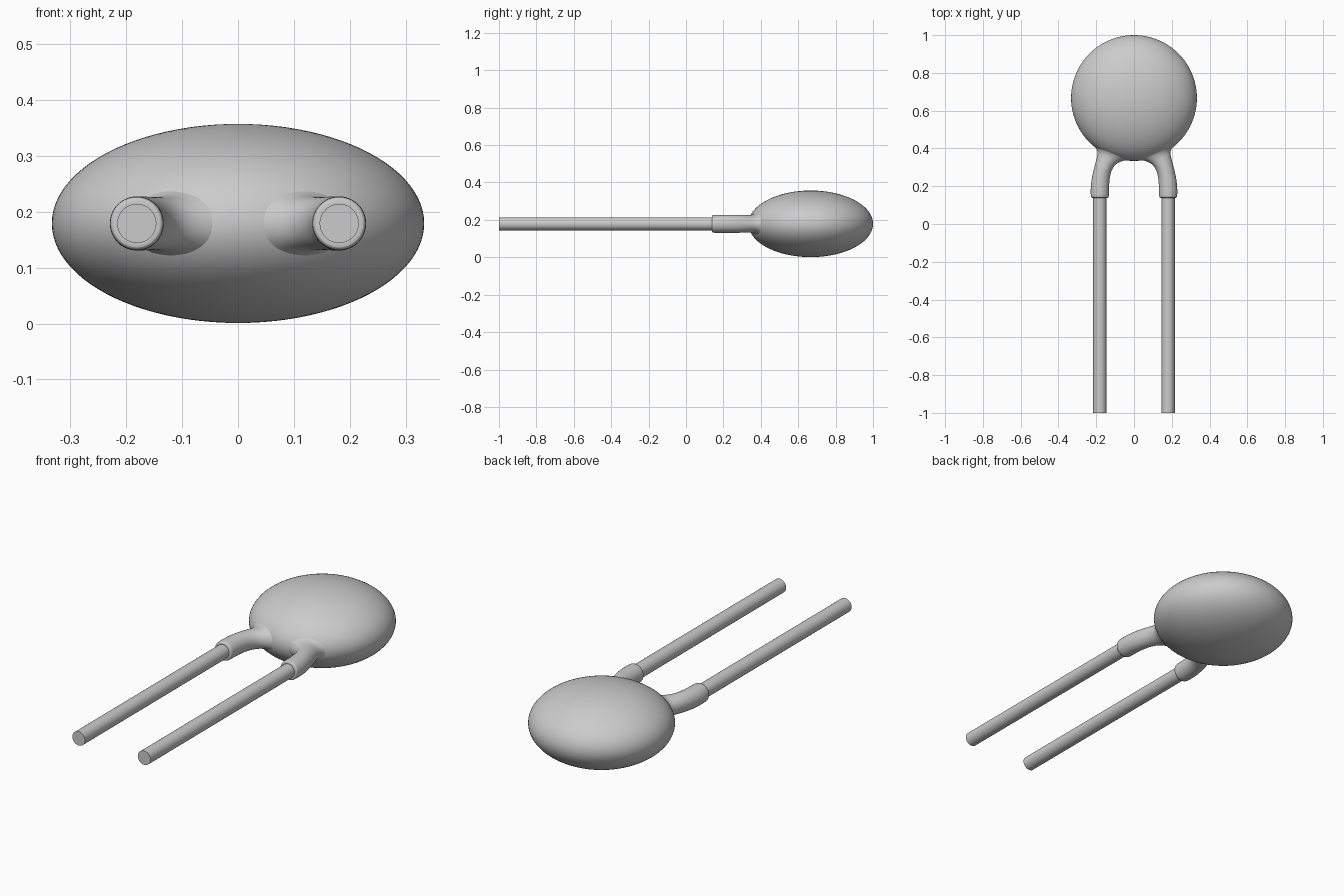
import bpy, bmesh, math
from mathutils import Vector

if "Cube" in bpy.data.objects:
    bpy.data.objects.remove(bpy.data.objects["Cube"], do_unlink=True)

MID = 0.179        # height of the centre plane
LEG_X = 0.181      # sideways offset of each lead

gray = bpy.data.materials.new("plain_gray")
gray.use_nodes = True
gray.diffuse_color = (0.6, 0.6, 0.6, 1)
gray.node_tree.nodes["Principled BSDF"].inputs["Base Color"].default_value = (0.6, 0.6, 0.6, 1)


def finish(obj, name):
    obj.name = name
    obj.data.materials.append(gray)
    bpy.ops.object.select_all(action="DESELECT")
    obj.select_set(True)
    bpy.context.view_layer.objects.active = obj
    bpy.ops.object.shade_smooth_by_angle(angle=math.radians(40))
    return obj


def sleeve(side, name, sides=24):
    # Each section: outer edge x, y, inner edge x, y, half height
    sections = [
        (0.211, 0.139, 0.151, 0.139, 0.030),
        (0.226, 0.138, 0.136, 0.138, 0.045),
        (0.230, 0.146, 0.132, 0.146, 0.049),
        (0.230, 0.200, 0.132, 0.200, 0.049),
        (0.223, 0.250, 0.127, 0.260, 0.049),
        (0.210, 0.305, 0.112, 0.300, 0.048),
        (0.197, 0.350, 0.088, 0.324, 0.047),
        (0.191, 0.385, 0.052, 0.336, 0.049),
        (0.206, 0.410, 0.022, 0.342, 0.060),
        (0.240, 0.460, 0.010, 0.370, 0.074),
    ]
    bm = bmesh.new()
    rings = []
    for ox, oy, ix, iy, half_z in sections:
        outer, inner = Vector((side * ox, oy, MID)), Vector((side * ix, iy, MID))
        centre, half = (outer + inner) / 2, (outer - inner) / 2
        ring = []
        for i in range(sides):
            a = math.tau * i / sides
            ring.append(bm.verts.new(centre + half * math.cos(a)
                                     + Vector((0, 0, half_z * math.sin(a)))))
        rings.append(ring)
    for a, b in zip(rings, rings[1:]):
        for i in range(sides):
            j = (i + 1) % sides
            bm.faces.new((a[i], a[j], b[j], b[i]))
    bm.faces.new(rings[-1])
    bmesh.ops.recalc_face_normals(bm, faces=bm.faces)
    mesh = bpy.data.meshes.new(name)
    bm.to_mesh(mesh)
    bm.free()
    obj = bpy.data.objects.new(name, mesh)
    bpy.context.collection.objects.link(obj)
    sub = obj.modifiers.new("rounding", "SUBSURF")
    sub.levels = sub.render_levels = 2
    finish(obj, name)
    for face in mesh.polygons:
        face.use_smooth = True


# Flattened round body
bpy.ops.mesh.primitive_uv_sphere_add(segments=96, ring_count=48, radius=1,
                                     location=(0, 0.667, MID))
body = bpy.context.object
body.scale = (0.333, 0.333, 0.178)
bpy.ops.object.transform_apply(location=False, rotation=False, scale=True)
finish(body, "disc_body")

# Bent coating sleeves and straight wire leads
for side, label in ((1, "left"), (-1, "right")):
    sleeve(side, label + "_sleeve")
    bpy.ops.mesh.primitive_cylinder_add(vertices=48, radius=0.035, depth=1.2,
                                        location=(side * LEG_X, -0.4, MID),
                                        rotation=(math.pi / 2, 0, 0))
    finish(bpy.context.object, label + "_lead")
